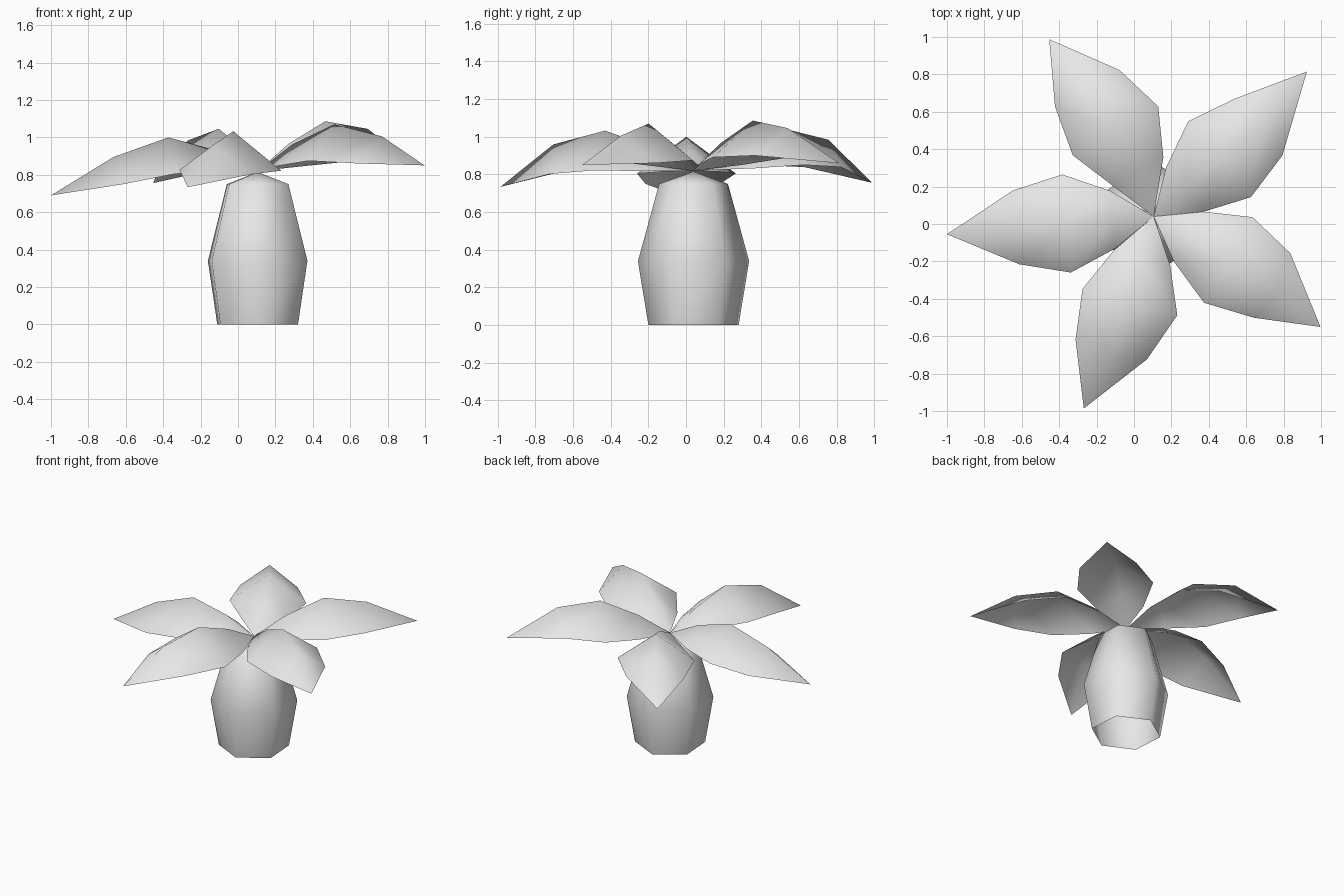
import bpy, bmesh
from math import radians, cos, sin
from mathutils import Vector

cube = bpy.data.objects.get("Cube")
if cube:
    bpy.data.objects.remove(cube, do_unlink=True)

CENTRE = Vector((0.105, 0.04, 0.0))

grey = bpy.data.materials.new("plain grey")
grey.use_nodes = True
colour = (0.8, 0.8, 0.8, 1.0)
grey.diffuse_color = colour
grey.node_tree.nodes["Principled BSDF"].inputs["Base Color"].default_value = colour


def finish(bm, name):
    """Turn a bmesh into a smooth shaded object."""
    mesh = bpy.data.meshes.new(name)
    bm.to_mesh(mesh)
    bm.free()
    mesh.materials.append(grey)
    mesh.shade_smooth()
    obj = bpy.data.objects.new(name, mesh)
    obj.location = CENTRE
    bpy.context.collection.objects.link(obj)
    return obj


def polar(radius, degrees, z=0.0):
    a = radians(degrees)
    return Vector((radius * cos(a), radius * sin(a), z))


def make_trunk():
    """Six-sided barrel, open below, with a shallow pointed top."""
    bm = bmesh.new()
    rings = [[bm.verts.new(polar(r, 34 + 60 * i, z)) for i in range(6)]
             for r, z in ((0.24, 0.0), (0.296, 0.34), (0.183, 0.75))]
    apex = bm.verts.new((0, 0, 0.815))
    for i in range(6):
        j = (i + 1) % 6
        for low, high in zip(rings, rings[1:]):
            bm.faces.new((low[i], low[j], high[j], high[i]))
        bm.faces.new((rings[-1][i], rings[-1][j], apex))
    return finish(bm, "trunk")


# Frond stations: radius, half width, ridge height, edge height, ridge advance
STATIONS = ((0.22, 0.155, 0.93, 0.815, 0.0),
            (0.467, 0.263, 1.0, 0.805, 0.012),
            (0.738, 0.198, 0.895, 0.75, 0.035))


def make_frond(name, facing, angles, length, reach, pitch, lift, roll):
    """Folded leaf: a raised ridge with a drooping blade on each side."""
    bm = bmesh.new()
    base = bm.verts.new((0, 0, 0.82))
    tip = bm.verts.new(polar(length, angles[-1], 0.69 + pitch * length))
    side = polar(1, facing + 90)
    rows = []
    for (radius, half, ridge, edge, advance), angle in zip(STATIONS, angles):
        rise = pitch * radius + lift * (radius / 0.738) ** 2
        row = []
        for s in (-1, 0, 1):
            r = radius + reach + (0 if s else advance)
            height = rise + (edge + s * half * roll if s else ridge)
            row.append(bm.verts.new(polar(r, angle, height) + side * half * s))
        rows.append(row)
    for k in range(2):
        bm.faces.new((base, rows[0][k], rows[0][k + 1]))
        for a, b in zip(rows, rows[1:]):
            bm.faces.new((a[k], b[k], b[k + 1], a[k + 1]))
        bm.faces.new((rows[-1][k], tip, rows[-1][k + 1]))
    bmesh.ops.recalc_face_normals(bm, faces=bm.faces)
    if sum(f.normal.z for f in bm.faces) < 0:
        bmesh.ops.reverse_faces(bm, faces=bm.faces)
    return finish(bm, name)


make_trunk()
make_frond("back_left_frond", 39.6, (41, 41, 40.4, 43.4), 1.128, 0.0, 0.15, 0.04, 0.0)
make_frond("back_right_frond", 119.7, (109, 114, 117.4, 120.5), 1.10, 0.034, 0.06, 0.045, 0.0)
make_frond("right_frond", 184.9, (184.5, 184.6, 184.5, 184.9), 1.109, 0.0, 0.0, 0.0, 0.0)
make_frond("front_frond", 254.4, (254.5, 254.5, 252.3, 250), 1.092, 0.008, 0.04, 0.035, -0.06)
make_frond("front_left_frond", 330.5, (329.8, 329.8, 329.8, 326.5), 1.07, -0.005, 0.15, 0.0, 0.0)
